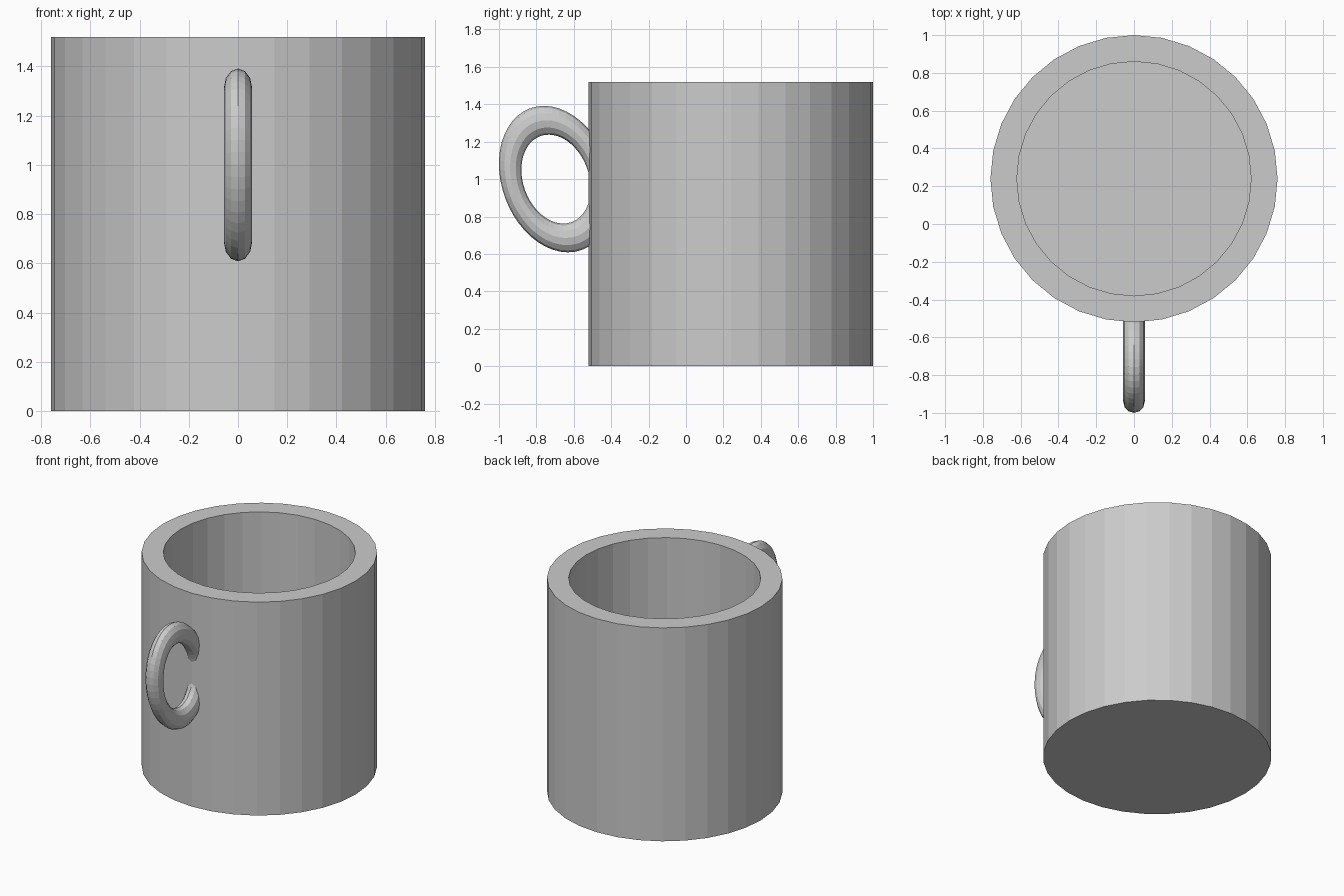
import bpy, bmesh
from math import sin, cos, tau, radians
from mathutils import Matrix

if "Cube" in bpy.data.objects:
    bpy.data.objects.remove(bpy.data.objects["Cube"])

SIDES = 32
CENTRE_Y = 0.24


def finish(name, bm):
    bmesh.ops.recalc_face_normals(bm, faces=bm.faces)
    mesh = bpy.data.meshes.new(name)
    bm.to_mesh(mesh)
    bm.free()
    obj = bpy.data.objects.new(name, mesh)
    bpy.context.collection.objects.link(obj)
    return obj


# Cup body: outer wall, flat rim, inner wall and floor
bm = bmesh.new()
profile = [(0.76, 0.0), (0.76, 1.52), (0.62, 1.52), (0.62, 0.14)]
rings = [[bm.verts.new((r * sin(tau * i / SIDES), CENTRE_Y - r * cos(tau * i / SIDES), z))
          for i in range(SIDES)] for r, z in profile]
for a, b in zip(rings, rings[1:]):
    for i in range(SIDES):
        j = (i + 1) % SIDES
        bm.faces.new((a[i], a[j], b[j], b[i]))
bm.faces.new(rings[0])
bm.faces.new(rings[-1])
finish("cup_body", bm)

# Handle: stretched, tilted ring whose inner side is buried in the wall
bpy.ops.mesh.primitive_torus_add(major_segments=48, minor_segments=12,
                                 major_radius=0.233, minor_radius=0.057)
handle = bpy.context.object
handle.name = "handle"
handle.data.transform(
    Matrix.Translation((0, -0.695, 1.0))
    @ Matrix.Rotation(radians(20), 4, 'X')
    @ Matrix.Diagonal((1, 1, 1.39, 1))
    @ Matrix.Rotation(radians(90), 4, 'Y'))
